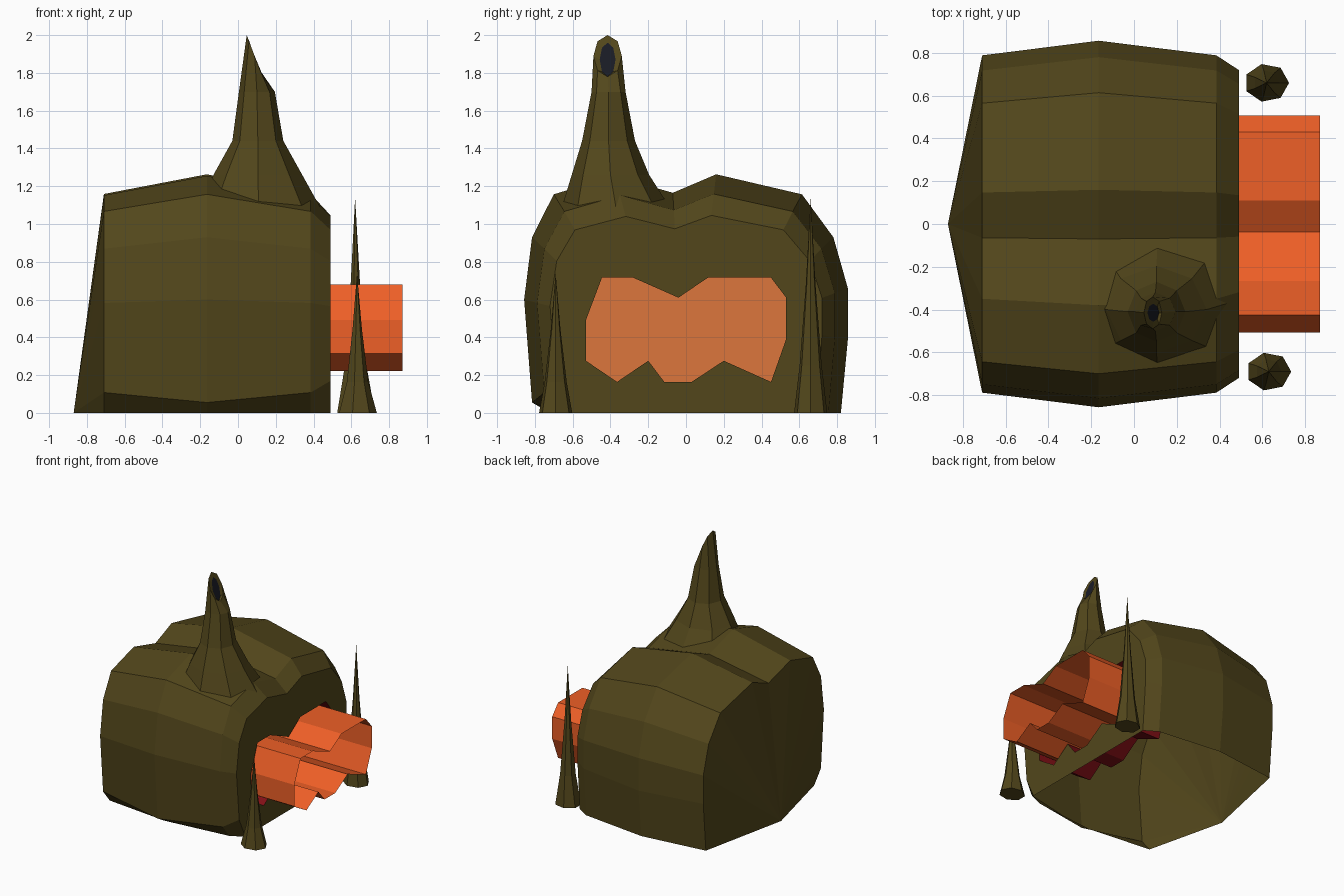
import bpy, bmesh, math

if "Cube" in bpy.data.objects:
    bpy.data.objects.remove(bpy.data.objects["Cube"])


def material(name, r, g, b):
    m = bpy.data.materials.new(name)
    m.diffuse_color = (r, g, b, 1)
    m.use_nodes = True
    m.node_tree.nodes["Principled BSDF"].inputs["Base Color"].default_value = m.diffuse_color
    return m


STONE = material("olive_stone", 0.085, 0.062, 0.011)
FLAME = material("orange_glow", 0.86, 0.115, 0.02)
EMBER = material("ember", 0.72, 0.18, 0.045)
RED = material("dark_red", 0.22, 0.005, 0.008)
SOOT = material("soot", 0.01, 0.011, 0.018)


def finish(name, bm, *mats):
    bmesh.ops.recalc_face_normals(bm, faces=bm.faces[:])
    me = bpy.data.meshes.new(name)
    bm.to_mesh(me)
    bm.free()
    for m in mats:
        me.materials.append(m)
    ob = bpy.data.objects.new(name, me)
    bpy.context.collection.objects.link(ob)
    return ob


def add_ring(bm, pts):
    return [bm.verts.new(p) for p in pts]


def bridge(bm, a, b, closed=True):
    n = len(a)
    for i in range(n if closed else n - 1):
        j = (i + 1) % n
        bm.faces.new((a[i], a[j], b[j], b[i]))


def oval(cx, cy, z, rx, ry, n=7, tilt=0.0):
    angles = [2 * math.pi * i / n for i in range(n)]
    return [(cx + rx * math.cos(t), cy + ry * math.sin(t), z - tilt * math.cos(t))
            for t in angles]


# Body cross-section (y, z) and mouth outline (y, z)
SECTION = [(.82, 0), (.857, .39), (.857, .66), (.78, .93), (.614, 1.157), (.16, 1.263),
           (-.07, 1.165), (-.38, 1.255), (-.70, 1.157), (-.815, .93), (-.857, .6),
           (-.815, .055), (-.72, 0)]
MOUTH = [(-.53, .49), (-.445, .716), (-.28, .716), (-.04, .61), (.116, .716), (.45, .716),
         (.53, .61), (.53, .39), (.45, .164), (.2, .276), (.03, .164), (-.115, .164),
         (-.2, .276), (-.365, .164), (-.53, .276)]
FRONT, DEEP = .49, .13

# Stone body: lofted shell, open underneath, closed by a fan at the far end
bm = bmesh.new()
rings = []
for x, sy, sz, lift in [(-.71, .92, .87, .06), (-.165, 1, 1, 0),
                        (.385, .92, .87, .06), (FRONT, .84, .725, .13)]:
    rings.append(add_ring(bm, [(x, y * sy, z * sz + lift if z > 0 else 0)
                               for y, z in SECTION]))
for a, b in zip(rings, rings[1:]):
    bridge(bm, a, b, closed=False)
apex = bm.verts.new((-.87, 0, 0))
for a, b in zip(rings[0], rings[0][1:]):
    bm.faces.new((apex, a, b))
# Mouth wall with its opening
end = rings[-1]
hole = add_ring(bm, [(FRONT, y, z) for y, z in MOUTH])
edges = [bm.edges.get((a, b)) for a, b in zip(end, end[1:])]
edges.append(bm.edges.new((end[-1], end[0])))
edges += [bm.edges.new((hole[i - 1], hole[i])) for i in range(len(hole))]
bmesh.ops.triangle_fill(bm, use_beauty=True, edges=edges, normal=(1, 0, 0))
finish("stone_body", bm, STONE)

# Red tunnel behind the mouth, with a glowing back
bm = bmesh.new()
outer = add_ring(bm, [(FRONT, y, z) for y, z in MOUTH])
inner = add_ring(bm, [(DEEP, y, z) for y, z in MOUTH])
bridge(bm, outer, inner)
back = bm.faces.new(inner)
back.material_index = 1
finish("mouth_tunnel", bm, RED, EMBER)

# Open tube of glow reaching out of the mouth
bm = bmesh.new()
tube = [[(x, y * .955, .5 + (z - .5) * .83) for y, z in MOUTH] for x in (DEEP, .87)]
bridge(bm, add_ring(bm, tube[0]), add_ring(bm, tube[1]))
finish("glow_tube", bm, FLAME)

# Chimney horn with a slanted, sooty opening
bm = bmesh.new()
prev = None
for cx, cy, z, rx, ry, tilt in [(.11, -.37, 1.08, .33, .29, 0), (.105, -.40, 1.26, .235, .205, 0),
                                (.105, -.41, 1.44, .135, .14, 0), (.10, -.41, 1.70, .095, .09, 0),
                                (.088, -.415, 1.89, .042, .075, .11),
                                (.090, -.415, 1.87, .027, .042, .09)]:
    ring = add_ring(bm, oval(cx, cy, z, rx, ry, 8, tilt))
    if prev:
        bridge(bm, prev, ring)
    prev = ring
opening = bm.faces.new(prev)
opening.material_index = 1
finish("chimney", bm, STONE, SOOT)

# Two stone spikes beside the mouth
for name, cx, cy, h in [("left_spike", .63, -.69, .74), ("right_spike", .62, .66, 1.14)]:
    bm = bmesh.new()
    prev = add_ring(bm, oval(cx, cy, 0, .105, .09))
    bm.faces.new(prev[::-1])
    for f, r in [(.22, .06), (.6, .026)]:
        ring = add_ring(bm, oval(cx, cy, h * f, r, r))
        bridge(bm, prev, ring)
        prev = ring
    tip = bm.verts.new((cx, cy, h))
    for i in range(len(prev)):
        bm.faces.new((prev[i - 1], prev[i], tip))
    finish(name, bm, STONE)
